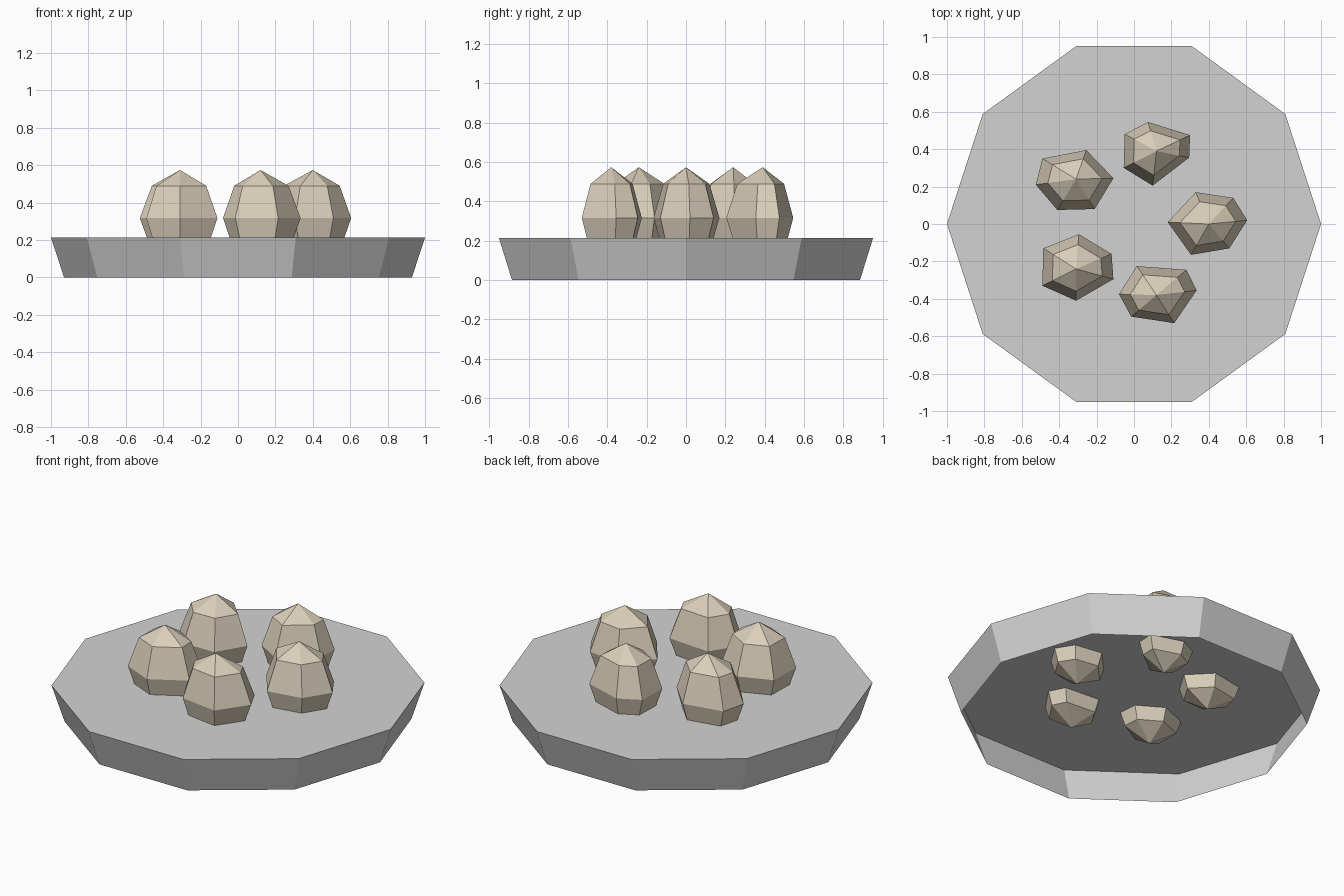
import bpy, bmesh, math

if "Cube" in bpy.data.objects:
    bpy.data.objects.remove(bpy.data.objects["Cube"])


def material(name, rgb):
    m = bpy.data.materials.new(name)
    m.diffuse_color = (*rgb, 1.0)
    m.use_nodes = True
    m.node_tree.nodes["Principled BSDF"].inputs["Base Color"].default_value = m.diffuse_color
    return m


def finish(bm, name, mat):
    me = bpy.data.meshes.new(name)
    bm.to_mesh(me)
    bm.free()
    me.materials.append(mat)
    ob = bpy.data.objects.new(name, me)
    bpy.context.collection.objects.link(ob)
    return ob


def bridge(bm, lower, upper):
    n = len(lower)
    for i in range(n):
        j = (i + 1) % n
        bm.faces.new((lower[i], lower[j], upper[j], upper[i]))


grey = material("plate grey", (0.65, 0.65, 0.65))
stone = material("warm stone", (0.70, 0.62, 0.49))

# Ten-sided plate: flared wall and top, open underneath
bm = bmesh.new()


def decagon(r, z):
    return [bm.verts.new((r * math.cos(math.radians(36 * i)),
                          r * math.sin(math.radians(36 * i)), z)) for i in range(10)]


foot, rim = decagon(0.93, 0.0), decagon(1.0, 0.214)
bridge(bm, foot, rim)
bm.faces.new(rim)
finish(bm, "plate", grey)

# Stones: six-sided waist outlines (clockwise) around each peak
STONES = [
    ((0.40, 0.00), [(.18, .01), (.33, .17), (.53, .14), (.605, .02), (.51, -.13), (.305, -.165)]),
    ((0.12, 0.39), [(.075, .545), (.30, .475), (.295, .355), (.10, .205), (-.055, .30), (-.05, .48)]),
    ((-0.31, 0.24), [(-.49, .35), (-.255, .395), (-.11, .245), (-.21, .08), (-.41, .075), (-.525, .21)]),
    ((-0.31, -0.24), [(-.295, -.055), (-.12, -.16), (-.11, -.295), (-.31, -.41), (-.49, -.33), (-.485, -.13)]),
    ((0.12, -0.38), [(.015, -.225), (.28, -.245), (.335, -.355), (.215, -.53), (-.015, -.495), (-.08, -.375)]),
]
# Ring heights and scales, bottom to top; the lower half pokes through the plate
RINGS = [(0.14, 0.70), (0.317, 1.0), (0.49, 0.70)]

for k, ((cx, cy), outline) in enumerate(STONES):
    bm = bmesh.new()
    rings = [[bm.verts.new((cx + (x - cx) * s, cy + (y - cy) * s, z))
              for x, y in reversed(outline)] for z, s in RINGS]
    for a, b in zip(rings, rings[1:]):
        bridge(bm, a, b)
    base = bm.verts.new((cx, cy, 0.065))
    peak = bm.verts.new((cx, cy, 0.574))
    for i in range(6):
        j = (i + 1) % 6
        bm.faces.new((rings[0][j], rings[0][i], base))
        bm.faces.new((rings[-1][i], rings[-1][j], peak))
    finish(bm, f"stone_{k + 1}", stone)
